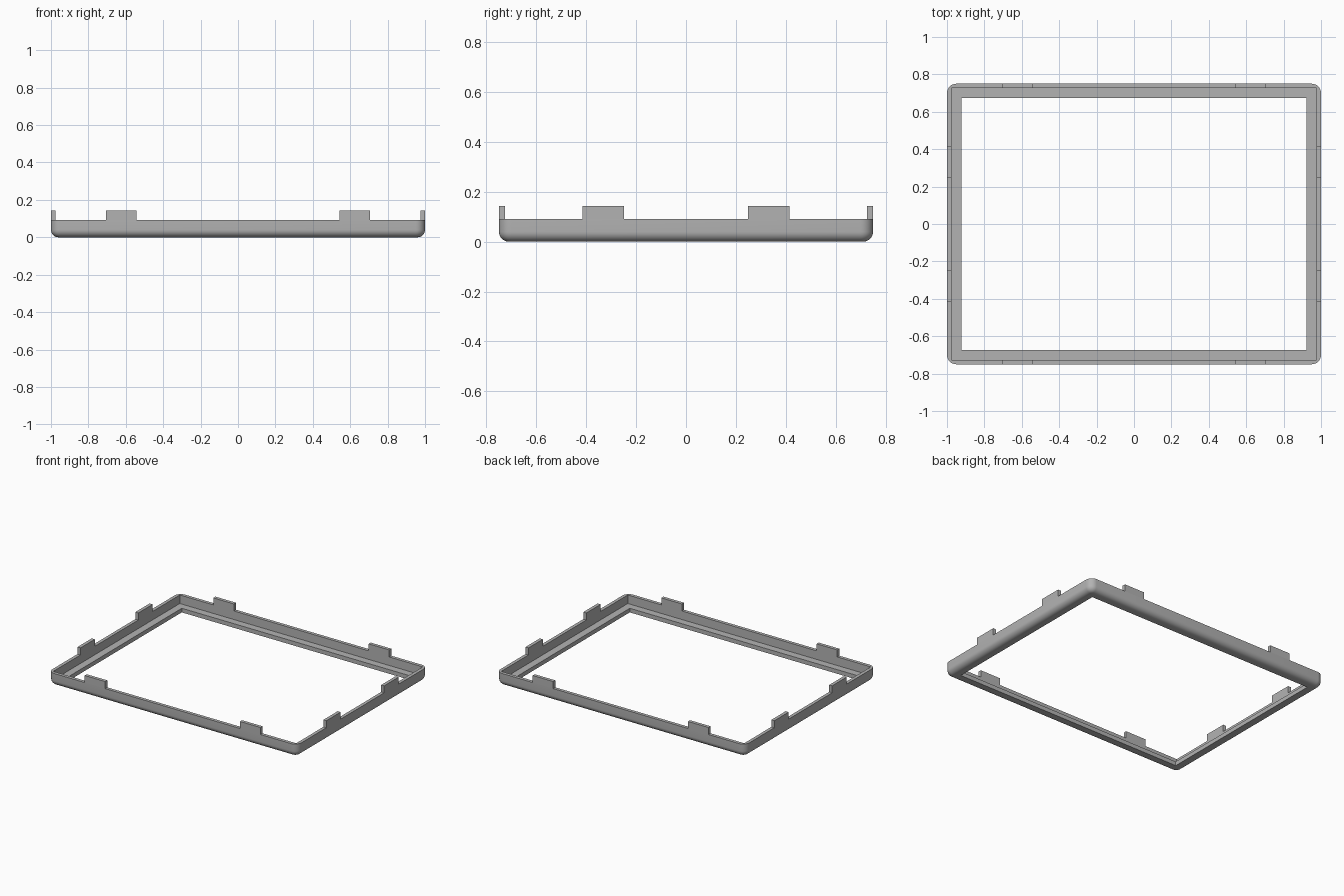
import bpy, bmesh, math

cube = bpy.data.objects.get("Cube")
if cube:
    bpy.data.objects.remove(cube, do_unlink=True)

HX, HY = 1.0, 0.75         # half width and half depth
TOP, TAB_TOP = 0.092, 0.143
WALL, RIM = 0.024, 0.077   # wall thickness, width of the inner ledge
LEDGE = 0.03               # ledge height
CORNER, FILLET = 0.05, 0.04

grey = bpy.data.materials.new("plain_grey")
grey.use_nodes = True
colour = (0.45, 0.45, 0.45, 1)
grey.diffuse_color = colour
grey.node_tree.nodes["Principled BSDF"].inputs["Base Color"].default_value = colour


def make_object(name, bm):
    bmesh.ops.recalc_face_normals(bm, faces=bm.faces)
    mesh = bpy.data.meshes.new(name)
    bm.to_mesh(mesh)
    bm.free()
    mesh.materials.append(grey)
    obj = bpy.data.objects.new(name, mesh)
    bpy.context.collection.objects.link(obj)
    return obj


def rounded_ring(bm, inset, radius, z, steps=8):
    """Rounded rectangle of vertices, inset from the outer outline."""
    verts = []
    for quarter, (sx, sy) in enumerate([(1, 1), (-1, 1), (-1, -1), (1, -1)]):
        cx, cy = sx * (HX - inset - radius), sy * (HY - inset - radius)
        for i in range(steps + 1):
            a = (quarter + i / steps) * math.pi / 2
            verts.append(bm.verts.new((cx + radius * math.cos(a),
                                       cy + radius * math.sin(a), z)))
    return verts


# Frame: L-shaped section with a rounded bottom edge, as (inset, radius, z)
section = []
for i in range(9):
    a = i / 8 * math.pi / 2
    inset = FILLET * (1 - math.sin(a))
    section.append((inset, CORNER - inset, FILLET * (1 - math.cos(a))))
section += [(0, CORNER, TOP), (WALL, 0, TOP), (WALL, 0, LEDGE),
            (RIM, 0, LEDGE), (RIM, 0, 0)]

bm = bmesh.new()
rings = [rounded_ring(bm, *s) for s in section]
for a, b in zip(rings, rings[1:] + rings[:1]):
    for i in range(len(a)):
        j = (i + 1) % len(a)
        bm.faces.new((a[i], a[j], b[j], b[i]))
bmesh.ops.remove_doubles(bm, verts=bm.verts, dist=1e-5)
frame = make_object("frame", bm)
bpy.context.view_layer.objects.active = frame
frame.select_set(True)
bpy.ops.object.shade_smooth_by_angle(angle=math.radians(30))


# Tabs: two standing on each side of the wall
def tab(name, x, y, width, depth):
    bm = bmesh.new()
    bmesh.ops.create_cube(bm, size=1)
    bmesh.ops.scale(bm, vec=(width, depth, TAB_TOP - TOP), verts=bm.verts)
    bmesh.ops.translate(bm, vec=(x, y, (TOP + TAB_TOP) / 2), verts=bm.verts)
    make_object(name, bm)


TAB = 0.165
for s, end in ((-1, "right"), (1, "left")):
    for t, side in ((-1, "front"), (1, "back")):
        tab(f"{side}_tab_{end}", s * 0.624, t * (HY - WALL / 2), TAB, WALL)
        tab(f"{end}_tab_{side}", s * (HX - WALL / 2), t * 0.332, WALL, TAB)
